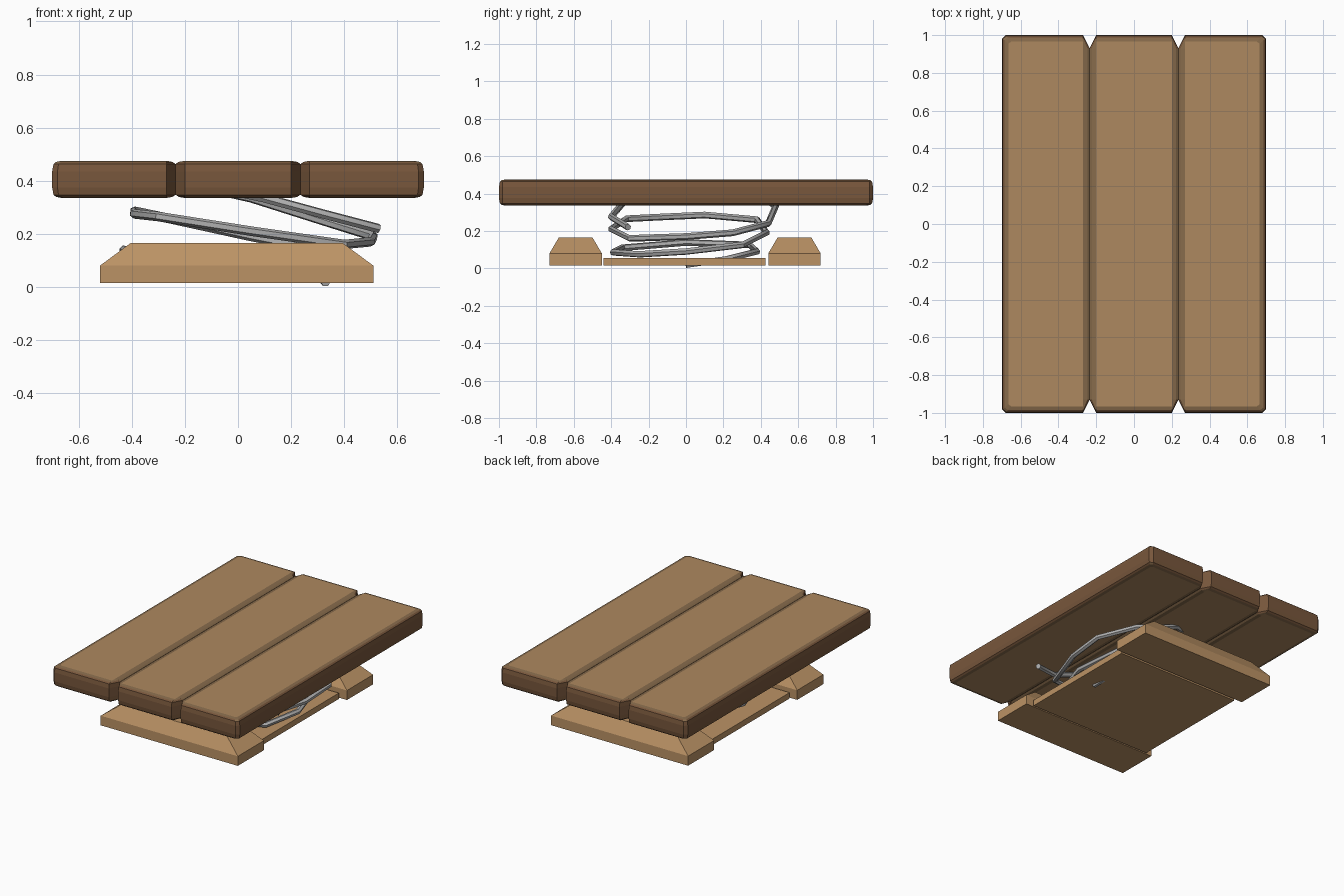
import bpy, bmesh, math

if "Cube" in bpy.data.objects:
    bpy.data.objects.remove(bpy.data.objects["Cube"])


def material(name, rgb):
    m = bpy.data.materials.new(name)
    m.diffuse_color = (*rgb, 1)
    m.use_nodes = True
    m.node_tree.nodes["Principled BSDF"].inputs["Base Color"].default_value = m.diffuse_color
    return m


base_wood = material("light_wood", (0.50, 0.29, 0.13))
top_wood = material("plank_wood", (0.42, 0.25, 0.115))
groove_wood = material("groove_wood", (0.24, 0.145, 0.07))
side_wood = material("dark_wood", (0.188, 0.095, 0.045))
steel = material("steel", (0.42, 0.42, 0.42))


def loft(name, rings, mats):
    """Join stacked rings of points into a closed solid."""
    bm = bmesh.new()
    loops = [[bm.verts.new(p) for p in ring] for ring in rings]
    n = len(loops[0])
    for a, b in zip(loops, loops[1:]):
        for i in range(n):
            j = (i + 1) % n
            bm.faces.new((a[i], a[j], b[j], b[i]))
    bm.faces.new(loops[0][::-1])
    bm.faces.new(loops[-1])
    bmesh.ops.remove_doubles(bm, verts=bm.verts, dist=0.0005)
    bmesh.ops.recalc_face_normals(bm, faces=bm.faces)
    me = bpy.data.meshes.new(name)
    bm.to_mesh(me)
    bm.free()
    for m in mats:
        me.materials.append(m)
    ob = bpy.data.objects.new(name, me)
    bpy.context.collection.objects.link(ob)
    return ob


def rect(x0, x1, y0, y1, z):
    return [(x0, y0, z), (x1, y0, z), (x1, y1, z), (x0, y1, z)]


# Seat planks: rounded outer rim, wide end notches and shallow grooves between
Z_MID, Z_HALF = 0.405, 0.07
RIM = [(0.070, 0.035, 0.035), (0.066, 0.015, 0.012), (0.058, 0.005, 0.0), (0.030, 0.0, 0.0)]
PROFILE = [(-h, d, e) for h, d, e in RIM] + [(h, d, e) for h, d, e in reversed(RIM)]


def plank_ring(x0, x1, left_outer, right_outer, h, d, e):
    z = Z_MID + h

    def corner(x, sign, outer):
        # points along one long side from the front end to the back end
        inset = d if outer else e
        cx, cy = (0.02 + d * 0.8, 0.02) if outer else (0.035, 0.07)
        cx = max(cx, inset)
        ys = 1 - d
        yi = min(1 - cy, ys - 0.012)
        return [(x - sign * cx, -ys, z), (x - sign * inset, -yi, z),
                (x - sign * inset, yi, z), (x - sign * cx, ys, z)]

    return corner(x1, 1, right_outer) + corner(x0, -1, left_outer)[::-1]


for name, x0, x1, lo, ro in (("left_plank", -0.70, -0.235, True, False),
                             ("middle_plank", -0.235, 0.235, False, False),
                             ("right_plank", 0.235, 0.70, False, True)):
    rings = [plank_ring(x0, x1, lo, ro, *p) for p in PROFILE]
    plank = loft(name, rings, [top_wood, groove_wood, side_wood])
    for f in plank.data.polygons:
        nz = abs(f.normal.z)
        f.material_index = 0 if nz > 0.9999 else 1 if nz > 0.8 else 2

# Feet: bars with sloped tops, front and back
for name, y0, y1 in (("front_foot", -0.73, -0.45), ("back_foot", 0.44, 0.72)):
    loft(name, [rect(-0.52, 0.51, y0, y1, 0.015),
                rect(-0.52, 0.51, y0, y1, 0.08),
                rect(-0.405, 0.395, y0 + 0.05, y1 - 0.05, 0.165)], [base_wood])

# Thin panel between the feet
loft("base_panel", [rect(-0.47, 0.46, -0.44, 0.425, 0.015),
                    rect(-0.47, 0.46, -0.44, 0.425, 0.055)], [base_wood])

# Tilted coil spring that runs from the panel into the planks
PATH = [(0.33, 0.0, 0.018), (0.30, 0.22, 0.05), (0.10, 0.38, 0.09), (-0.27, 0.34, 0.125),
        (-0.43, 0.0, 0.138), (-0.30, -0.34, 0.11), (0.05, -0.39, 0.085), (0.38, -0.25, 0.075),
        (0.45, 0.0, 0.09), (0.38, 0.30, 0.125), (0.05, 0.43, 0.19), (-0.27, 0.38, 0.26),
        (-0.39, 0.10, 0.285), (-0.39, -0.12, 0.275), (-0.30, -0.32, 0.265), (0.05, -0.40, 0.21),
        (0.40, -0.30, 0.16), (0.50, 0.0, 0.17), (0.51, 0.25, 0.19), (0.35, 0.44, 0.24),
        (0.05, 0.48, 0.335), (-0.15, 0.40, 0.38), (-0.30, 0.0, 0.41), (-0.15, -0.30, 0.39),
        (0.10, -0.35, 0.335), (0.32, -0.40, 0.275), (0.53, -0.31, 0.22)]
curve = bpy.data.curves.new("spring", "CURVE")
curve.dimensions = "3D"
curve.bevel_depth = 0.018
curve.bevel_resolution = 1
curve.use_fill_caps = True
spline = curve.splines.new("POLY")
spline.points.add(len(PATH) - 1)
for point, co in zip(spline.points, PATH):
    point.co = (*co, 1)
curve.materials.append(steel)
spring = bpy.data.objects.new("spring", curve)
bpy.context.collection.objects.link(spring)

# Turn the spring into a smooth mesh
bpy.context.view_layer.objects.active = spring
spring.select_set(True)
bpy.ops.object.convert(target="MESH")
bpy.ops.object.shade_smooth_by_angle(angle=math.radians(50))
